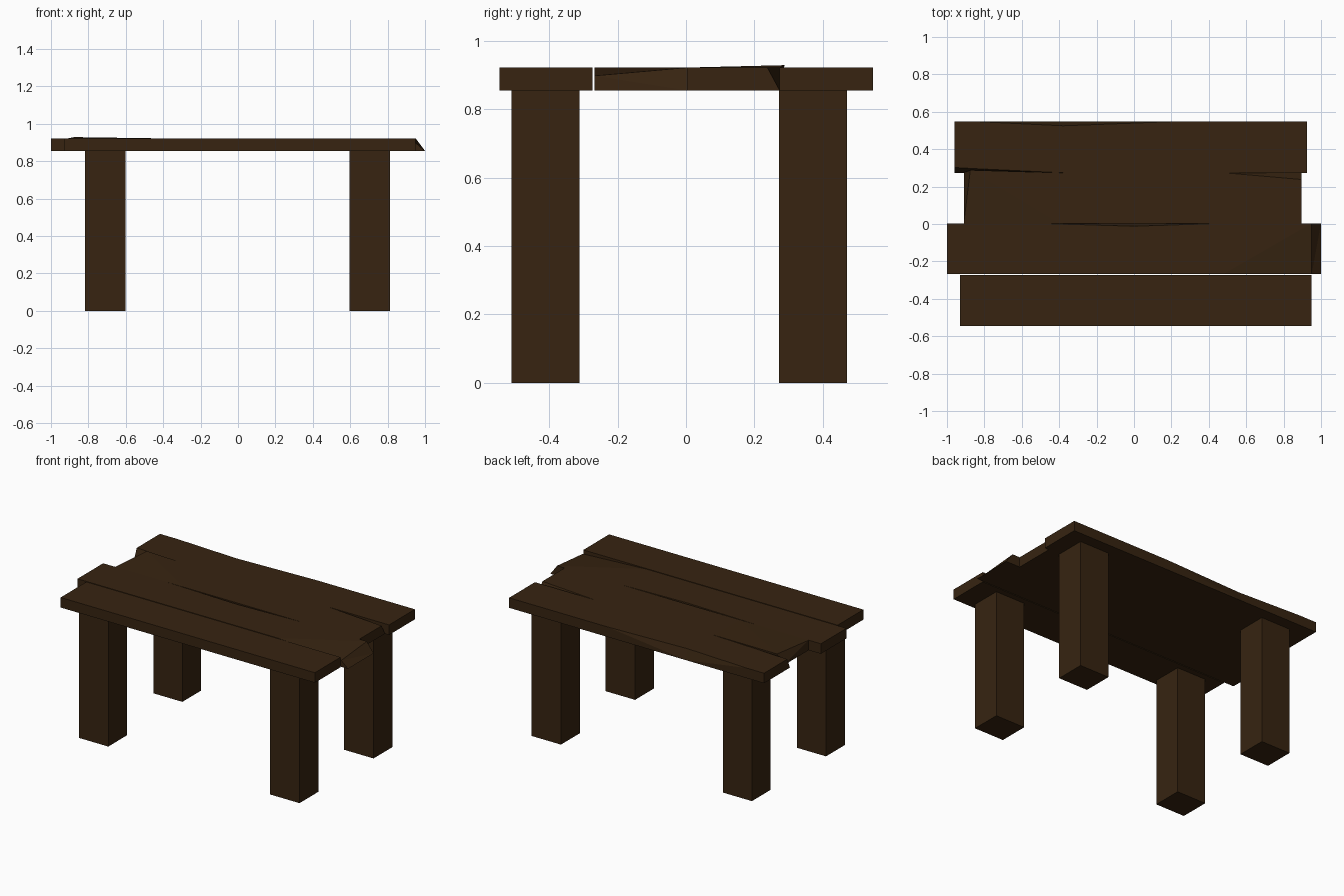
import bpy, bmesh

if "Cube" in bpy.data.objects:
    bpy.data.objects.remove(bpy.data.objects["Cube"])

wood = bpy.data.materials.new("dark brown wood")
wood.diffuse_color = (0.038, 0.0175, 0.0055, 1)
wood.use_nodes = True
wood.node_tree.nodes["Principled BSDF"].inputs["Base Color"].default_value = wood.diffuse_color
BOTTOM, TOP = 0.855, 0.922


def loft(name, rings):
    """Solid through a row of four-cornered sections."""
    bm = bmesh.new()
    vs = [[bm.verts.new(p) for p in r] for r in rings]
    for a, b in zip(vs, vs[1:]):
        for i in range(4):
            j = (i + 1) % 4
            bm.faces.new((a[i], a[j], b[j], b[i]))
    bm.faces.new(vs[0])
    bm.faces.new(vs[-1])
    bmesh.ops.recalc_face_normals(bm, faces=bm.faces)
    # triangulate so the warped, hand-cut faces stay flat
    bmesh.ops.triangulate(bm, faces=bm.faces)
    me = bpy.data.meshes.new(name)
    bm.to_mesh(me)
    bm.free()
    me.materials.append(wood)
    ob = bpy.data.objects.new(name, me)
    bpy.context.collection.objects.link(ob)


def plank(name, y0, y1, stations):
    """Each station: x, plus shifts of the top front / top back corners."""
    rings = []
    for x, front, back in stations:
        fx, fy, fz = front
        bx, by, bz = back
        rings.append([(x, y0, BOTTOM), (x, y1, BOTTOM),
                      (x + bx, y1 + by, TOP + bz), (x + fx, y0 + fy, TOP + fz)])
    loft(name, rings)


O = (0, 0, 0)

# table top: four boards with rough-hewn edges
plank("front_plank", -0.545, -0.273, [(-0.93, O, O), (0.95, O, O)])
plank("front_middle_plank", -0.267, 0.004, [
    (-1.0, O, O), (-0.53, O, O), (0.0, O, (0, -0.016, 0)), (0.48, O, O),
    (1.0, (-0.05, 0, -0.024), (-0.05, 0, 0))])
plank("back_middle_plank", 0.004, 0.274, [
    (-0.91, O, (0.035, 0.014, 0.007)), (-0.4, O, O), (0.48, O, O),
    (0.895, O, (0, -0.036, 0))])
plank("back_plank", 0.274, 0.547, [
    (-0.96, (0, 0.028, 0), O), (-0.83, (0, 0.021, 0), O),
    (-0.38, O, (0, -0.022, 0)), (0.2, O, O), (0.925, O, O)])

# legs
for side, x0, x1 in (("left", -0.817, -0.602), ("right", 0.595, 0.812)):
    for row, y0, y1 in (("front", -0.51, -0.312), ("back", 0.272, 0.471)):
        loft(f"{row}_{side}_leg", [
            [(x0, y0, z), (x1, y0, z), (x1, y1, z), (x0, y1, z)]
            for z in (0, BOTTOM)])
